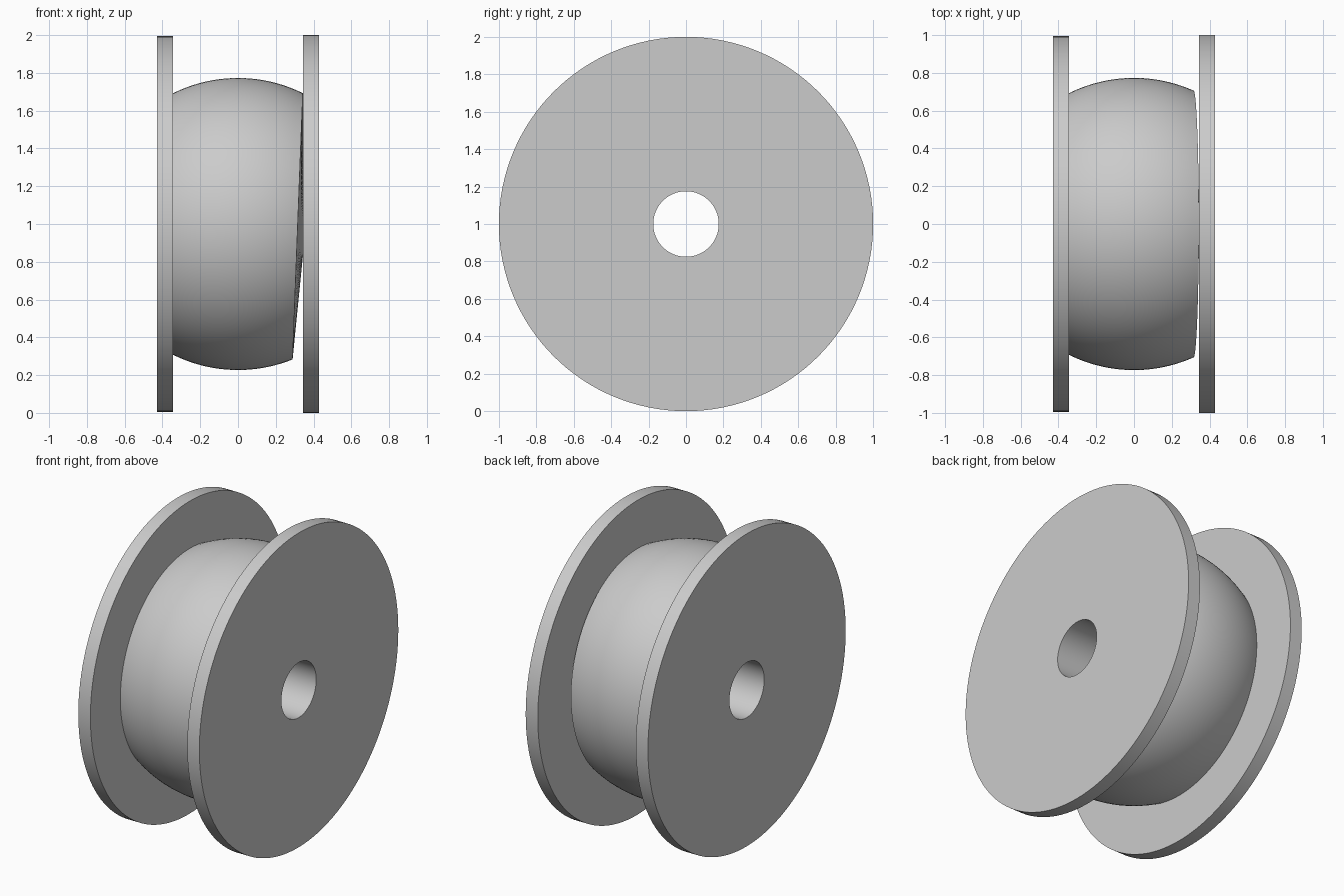
import bpy, bmesh, math

cube = bpy.data.objects.get("Cube")
if cube:
    bpy.data.objects.remove(cube, do_unlink=True)

SEGMENTS = 128
HOLE = 0.175
INNER, OUTER = 0.343, 0.428     # flange faces along the axle
CROWN = 0.773                   # spherical radius of the hub

grey = bpy.data.materials.new("light grey")
grey.use_nodes = True
colour = (0.6, 0.6, 0.6, 1)
grey.diffuse_color = colour
grey.node_tree.nodes["Principled BSDF"].inputs["Base Color"].default_value = colour


def lathe(name, profile):
    """Sweep a closed (x, radius) profile around the axle; profile depends on the angle."""
    bm = bmesh.new()
    rings = []
    for i in range(SEGMENTS):
        a = math.tau * i / SEGMENTS
        rings.append([bm.verts.new((x, r * math.sin(a), 1 + r * math.cos(a)))
                      for x, r in profile(a)])
    for i, ring in enumerate(rings):
        after = rings[(i + 1) % SEGMENTS]
        for j in range(len(ring)):
            k = (j + 1) % len(ring)
            bm.faces.new((ring[j], ring[k], after[k], after[j]))
    bmesh.ops.recalc_face_normals(bm, faces=bm.faces)
    mesh = bpy.data.meshes.new(name)
    bm.to_mesh(mesh)
    bm.free()
    mesh.materials.append(grey)
    obj = bpy.data.objects.new(name, mesh)
    bpy.context.collection.objects.link(obj)
    bpy.ops.object.select_all(action='DESELECT')
    obj.select_set(True)
    bpy.context.view_layer.objects.active = obj
    bpy.ops.object.shade_smooth_by_angle(angle=math.radians(30))


def body(angle):
    """Flange and crowned hub in one piece, the hub's free rim slanting back at the bottom."""
    rim = 0.316 + 0.027 * math.cos(angle)
    points = [(-OUTER, HOLE), (-OUTER, 0.994), (-INNER, 0.994)]
    steps = 20
    for i in range(steps + 1):
        x = -INNER + (rim + INNER) * i / steps
        points.append((x, math.sqrt(CROWN ** 2 - x ** 2)))
    return points + [(INNER, HOLE)]


def end_disc(angle):
    return [(INNER, HOLE), (INNER, 1), (OUTER, 1), (OUTER, HOLE)]


lathe("hub_with_flange", body)
lathe("end_flange", end_disc)
